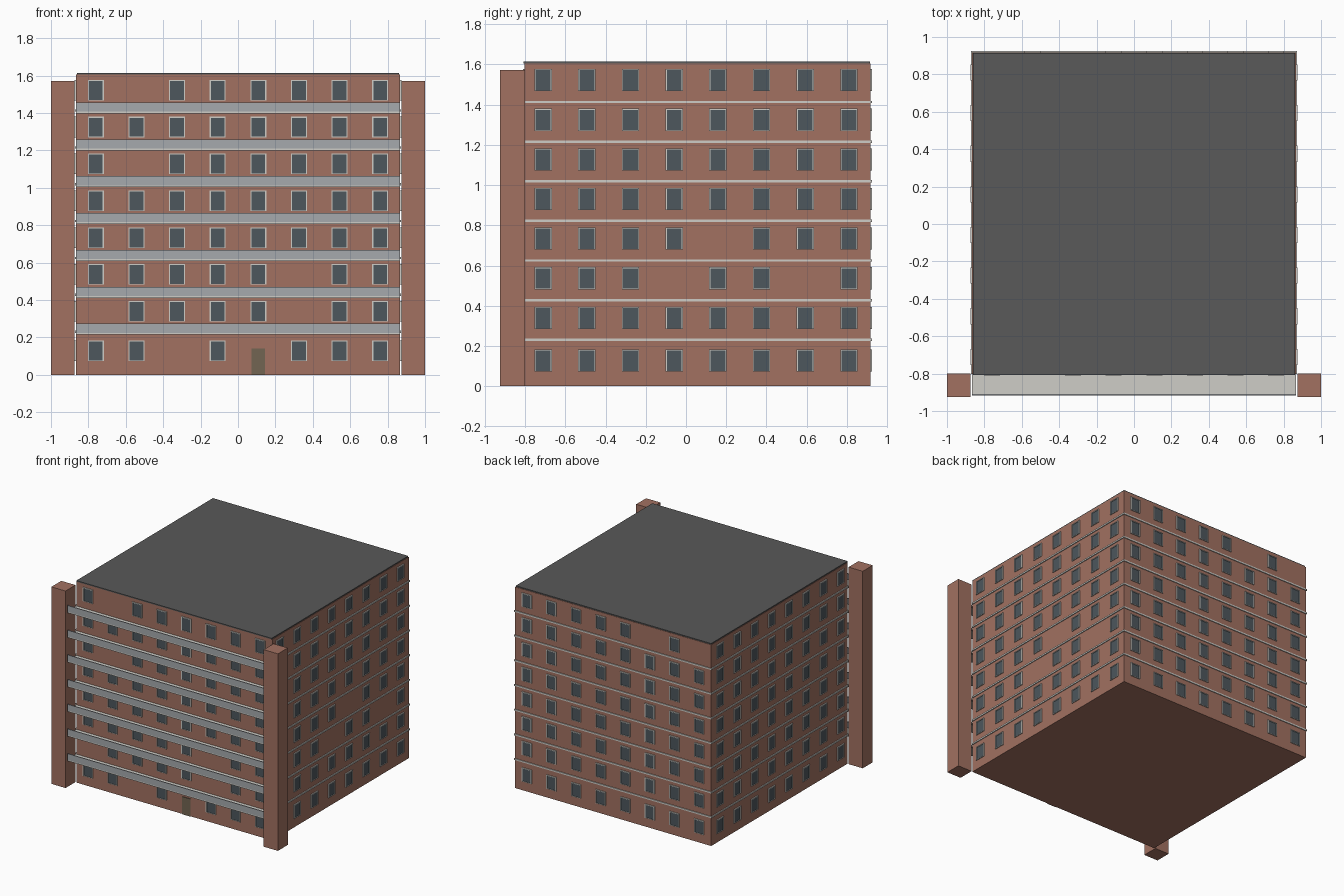
import bpy, bmesh
from mathutils import Matrix, Vector
from math import pi

if "Cube" in bpy.data.objects:
    bpy.data.objects.remove(bpy.data.objects["Cube"])


def material(name, rgb):
    m = bpy.data.materials.new(name)
    m.diffuse_color = (*rgb, 1)
    m.use_nodes = True
    m.node_tree.nodes["Principled BSDF"].inputs["Base Color"].default_value = m.diffuse_color
    return m


BRICK = material("brick", (0.36, 0.165, 0.12))
ROOF = material("roof", (0.10, 0.10, 0.10))
STONE = material("stone", (0.62, 0.61, 0.57))
RAIL = material("rail", (0.38, 0.40, 0.42))
GLASS = material("glass", (0.075, 0.095, 0.11))
DOOR = material("door", (0.17, 0.13, 0.085))


def boxes(name, mat, items, matrix=Matrix()):
    """One object made of boxes given as (x0, x1, y0, y1, z0, z1)."""
    bm = bmesh.new()
    for x0, x1, y0, y1, z0, z1 in items:
        centre = Vector(((x0 + x1) / 2, (y0 + y1) / 2, (z0 + z1) / 2))
        m = Matrix.Translation(centre) @ Matrix.Diagonal((x1 - x0, y1 - y0, z1 - z0, 1))
        bmesh.ops.create_cube(bm, size=1, matrix=matrix @ m)
    me = bpy.data.meshes.new(name)
    bm.to_mesh(me)
    bm.free()
    me.materials.append(mat)
    ob = bpy.data.objects.new(name, me)
    bpy.context.collection.objects.link(ob)
    return ob


W, FRONT, BACK, STEP = 0.865, -0.803, 0.918, 0.197

# Main block and roof
boxes("building_body", BRICK, [(-W, W, FRONT, BACK, 0, 1.605)])
boxes("roof_slab", ROOF, [(-W + 0.003, W - 0.003, FRONT - 0.004, BACK - 0.003, 1.605, 1.614)])

# Corner towers beside the balconies
boxes("corner_towers", BRICK, [(s * 0.9375 - 0.0625, s * 0.9375 + 0.0625, -0.925, -0.80, 0, 1.572)
                               for s in (-1, 1)])

# Floor bands, balcony slabs and railings
levels = [0.231 + STEP * i for i in range(7)]
boxes("floor_bands", STONE, [(-0.872, 0.872, FRONT + 0.002, 0.924, z - 0.006, z + 0.006) for z in levels])
boxes("balcony_slabs", STONE, [(-W, W, -0.914, FRONT + 0.001, z - 0.016, z - 0.004) for z in levels])
boxes("balcony_railings", RAIL, [(-W, W, -0.916, -0.909, z - 0.006, z + 0.043) for z in levels])

# Entrance door
boxes("entrance_door", DOOR, [(0.071, 0.145, FRONT - 0.005, FRONT + 0.005, 0, 0.14)])


def windows(side, matrix, skip):
    """Window grid on a wall at local y = 0 that faces local -y."""
    frames, panes = [], []
    for row in range(8):
        z = 0.128 if row == 0 else 0.340 + STEP * (row - 1)
        for col in range(8):
            if (row, col) in skip:
                continue
            x = (col - 3.5) * 0.2172
            a, h, t, d = 0.043, 0.055, 0.006, -0.008
            panes.append((x - a + t, x + a - t, -0.003, 0.003, z - h + t / 2, z + h - t))
            frames += [(x - a, x - a + t, d, 0.002, z - h, z + h),
                       (x + a - t, x + a, d, 0.002, z - h, z + h),
                       (x - a + t, x + a - t, d, 0.002, z + h - t, z + h),
                       (x - a + t, x + a - t, d, 0.002, z - h, z - h + t / 2)]
    boxes(side + "_window_frames", STONE, frames, matrix)
    boxes(side + "_window_panes", GLASS, panes, matrix)


def wall(x, y, angle):
    return Matrix.Translation((x, y, 0)) @ Matrix.Rotation(angle, 4, 'Z')


# Windows on the four walls, with the blank bays left out
windows("front", wall(0, FRONT, 0),
        {(7, 1), (5, 1), (2, 5), (1, 0), (1, 5), (0, 2), (0, 4)})
windows("right", wall(W, 0.05, pi / 2), {(3, 4), (2, 3), (2, 6)})
windows("back", wall(0, BACK, pi), {(7, 5), (7, 7)})
windows("left", wall(-W, 0.05, -pi / 2), set())
